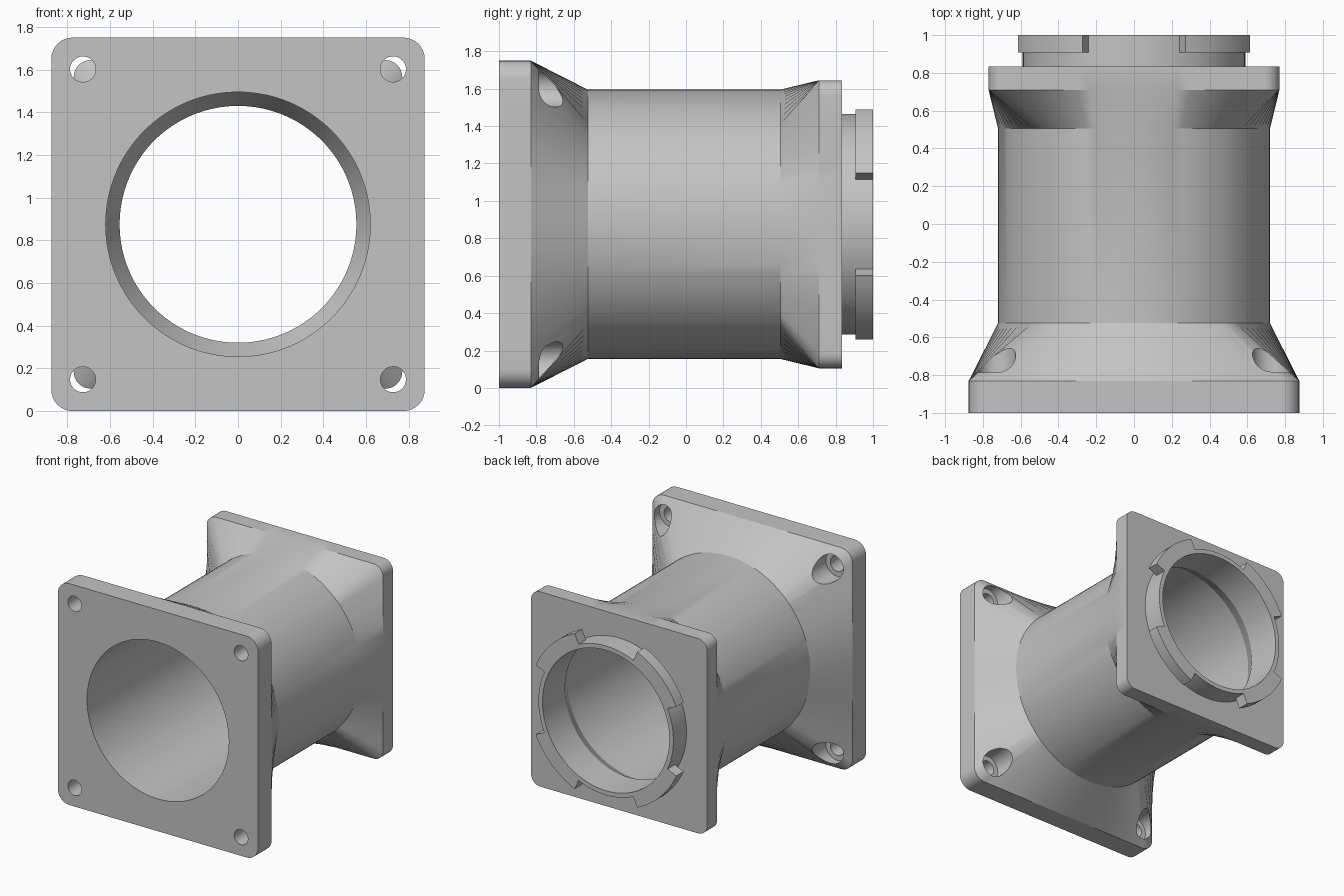
import bpy, bmesh, math
from mathutils import Matrix, Vector

default = bpy.data.objects.get("Cube")
if default:
    bpy.data.objects.remove(default)

AXIS_Z = 0.875   # height of the bore axis
EDGE_STEPS = 20  # points along each square side
CORNER_STEPS = 8

grey = bpy.data.materials.new("grey_plastic")
grey.use_nodes = True
grey.diffuse_color = (0.55, 0.55, 0.55, 1)
grey.node_tree.nodes["Principled BSDF"].inputs["Base Color"].default_value = (0.55, 0.55, 0.55, 1)


def make_object(name, bm):
    bmesh.ops.recalc_face_normals(bm, faces=bm.faces)
    mesh = bpy.data.meshes.new(name)
    bm.to_mesh(mesh)
    bm.free()
    mesh.materials.append(grey)
    obj = bpy.data.objects.new(name, mesh)
    bpy.context.collection.objects.link(obj)
    return obj


def rounded_square(half, radius):
    """Outline with sides spaced evenly by angle."""
    pts = []
    inner = half - radius
    limit = math.atan2(inner, half)
    for quarter in range(4):
        turn = Matrix.Rotation(quarter * math.pi / 2, 2)
        for i in range(EDGE_STEPS):
            a = limit * (2 * i / EDGE_STEPS - 1)
            pts.append(turn @ Vector((half, half * math.tan(a))))
        for i in range(CORNER_STEPS):
            a = math.pi / 2 * i / CORNER_STEPS
            pts.append(turn @ Vector((inner + radius * math.cos(a), inner + radius * math.sin(a))))
    return pts


def circle(radius, guide):
    return [p.normalized() * radius for p in guide]


def shade(obj, degrees):
    bpy.ops.object.select_all(action='DESELECT')
    obj.select_set(True)
    bpy.context.view_layer.objects.active = obj
    bpy.ops.object.shade_smooth_by_angle(angle=math.radians(degrees))


# Body: flange, loft, tube, loft, flange, neck, then the bore back to the front
front = rounded_square(0.875, 0.1)
back = rounded_square(0.77, 0.08)
sections = [(front, -1), (front, -0.83)]
sections += [(circle(0.72, front), -0.525), (circle(0.72, back), 0.505)]
sections += [(back, 0.71), (back, 0.835)]
for radius, y in [(0.59, 0.835), (0.59, 1), (0.555, 1), (0.555, 0.72), (0.62, 0.6), (0.62, -1)]:
    sections.append((circle(radius, back if y > 0 else front), y))

bm = bmesh.new()
rings = [[bm.verts.new((p.x, y, p.y + AXIS_Z)) for p in pts] for pts, y in sections]
for k, ring in enumerate(rings):
    nxt = rings[(k + 1) % len(rings)]
    for i in range(len(ring)):
        j = (i + 1) % len(ring)
        bm.faces.new((ring[i], ring[j], nxt[j], nxt[i]))
body = make_object("flanged_tube_body", bm)


# Bolt holes with counterbores in the front flange
def drill(name, radius, y0, y1):
    bm = bmesh.new()
    for sx in (-1, 1):
        for sz in (-1, 1):
            place = Matrix.Translation((sx * 0.727, (y0 + y1) / 2, AXIS_Z + sz * 0.727))
            bmesh.ops.create_cone(bm, cap_ends=True, segments=40, radius1=radius, radius2=radius,
                                  depth=y1 - y0, matrix=place @ Matrix.Rotation(math.pi / 2, 4, 'X'))
    cutter = make_object(name, bm)
    cutter.hide_render = True
    mod = body.modifiers.new(name, 'BOOLEAN')
    mod.operation = 'DIFFERENCE'
    mod.solver = 'EXACT'
    mod.object = cutter
    bpy.context.view_layer.objects.active = body
    bpy.ops.object.modifier_apply(modifier=name)
    bpy.data.objects.remove(cutter)


drill("counterbore_cutter", 0.1, -0.85, -0.4)
drill("bolt_hole_cutter", 0.06, -1.1, -0.6)
shade(body, 25)

# Four bayonet lugs around the neck
for n in range(4):
    bm = bmesh.new()
    steps = 16
    loops = []
    for i in range(steps + 1):
        a = math.radians(90 * n + 24 + 42 * i / steps)
        loops.append([bm.verts.new((r * math.cos(a), y, AXIS_Z + r * math.sin(a)))
                      for r, y in [(0.58, 0.907), (0.673, 0.907), (0.673, 1), (0.58, 1)]])
    for a, b in zip(loops, loops[1:]):
        for i in range(4):
            j = (i + 1) % 4
            bm.faces.new((a[i], a[j], b[j], b[i]))
    bm.faces.new(loops[0])
    bm.faces.new(loops[-1])
    shade(make_object("bayonet_lug_%d" % (n + 1), bm), 30)
